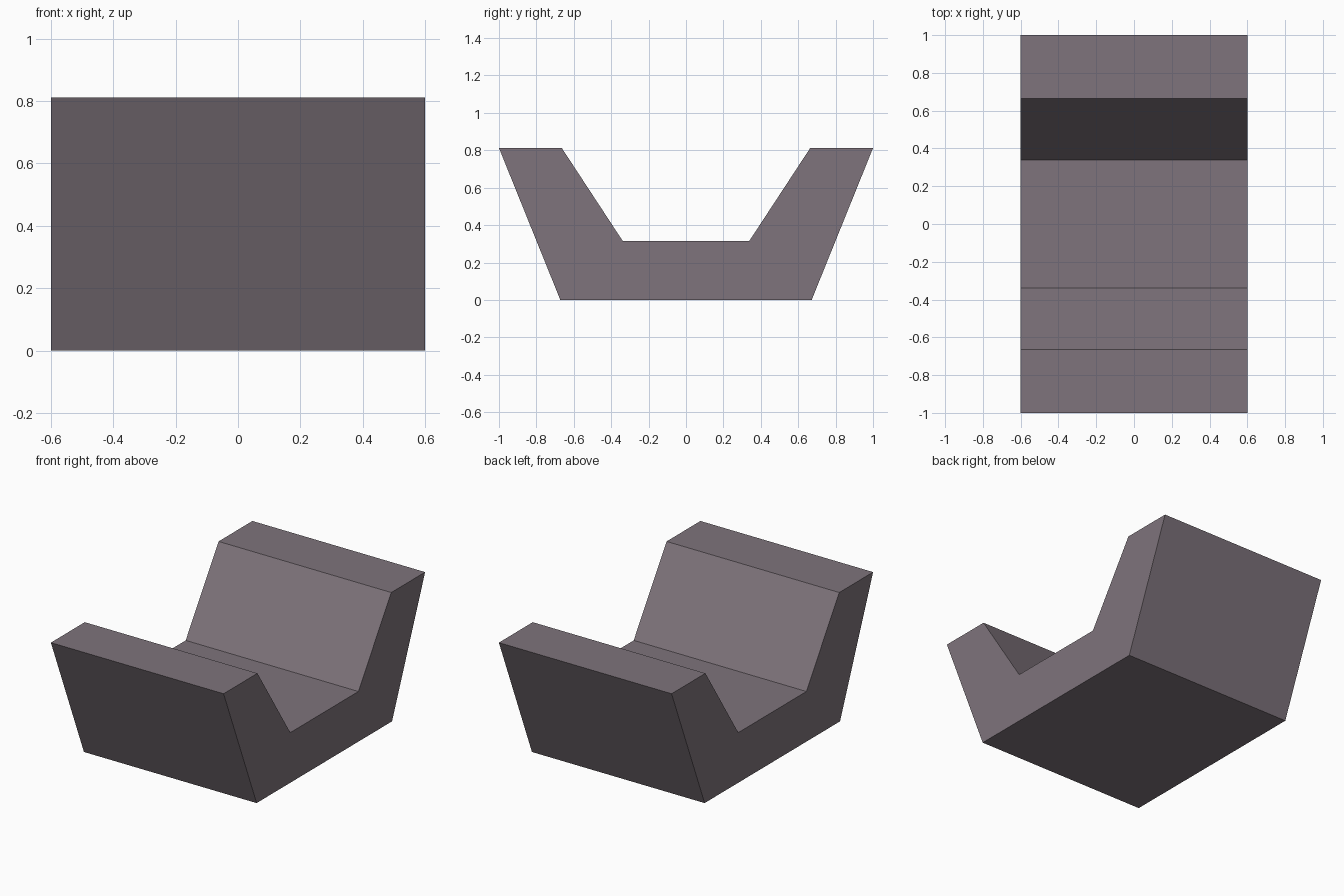
import bpy
import bmesh

if "Cube" in bpy.data.objects:
    bpy.data.objects.remove(bpy.data.objects["Cube"])

HALF_WIDTH = 0.6

# Single flat colour
mat = bpy.data.materials.new("mauve grey")
mat.diffuse_color = (0.21, 0.174, 0.20, 1.0)
mat.use_nodes = True
mat.node_tree.nodes["Principled BSDF"].inputs["Base Color"].default_value = mat.diffuse_color

# Right half of the cradle cross-section (y, z), mirrored to the left
half = [(0.672, 0.0), (1.0, 0.812), (0.664, 0.812), (0.338, 0.315)]
profile = half + [(-y, z) for y, z in reversed(half)]

# Extrude the cross-section along x
bm = bmesh.new()
face = bm.faces.new([bm.verts.new((-HALF_WIDTH, y, z)) for y, z in profile])
ext = bmesh.ops.extrude_face_region(bm, geom=[face], use_keep_orig=True)
verts = [v for v in ext["geom"] if isinstance(v, bmesh.types.BMVert)]
bmesh.ops.translate(bm, verts=verts, vec=(2 * HALF_WIDTH, 0, 0))
bmesh.ops.recalc_face_normals(bm, faces=bm.faces)

mesh = bpy.data.meshes.new("cradle_block")
bm.to_mesh(mesh)
bm.free()
mesh.materials.append(mat)
bpy.context.collection.objects.link(bpy.data.objects.new("cradle_block", mesh))
